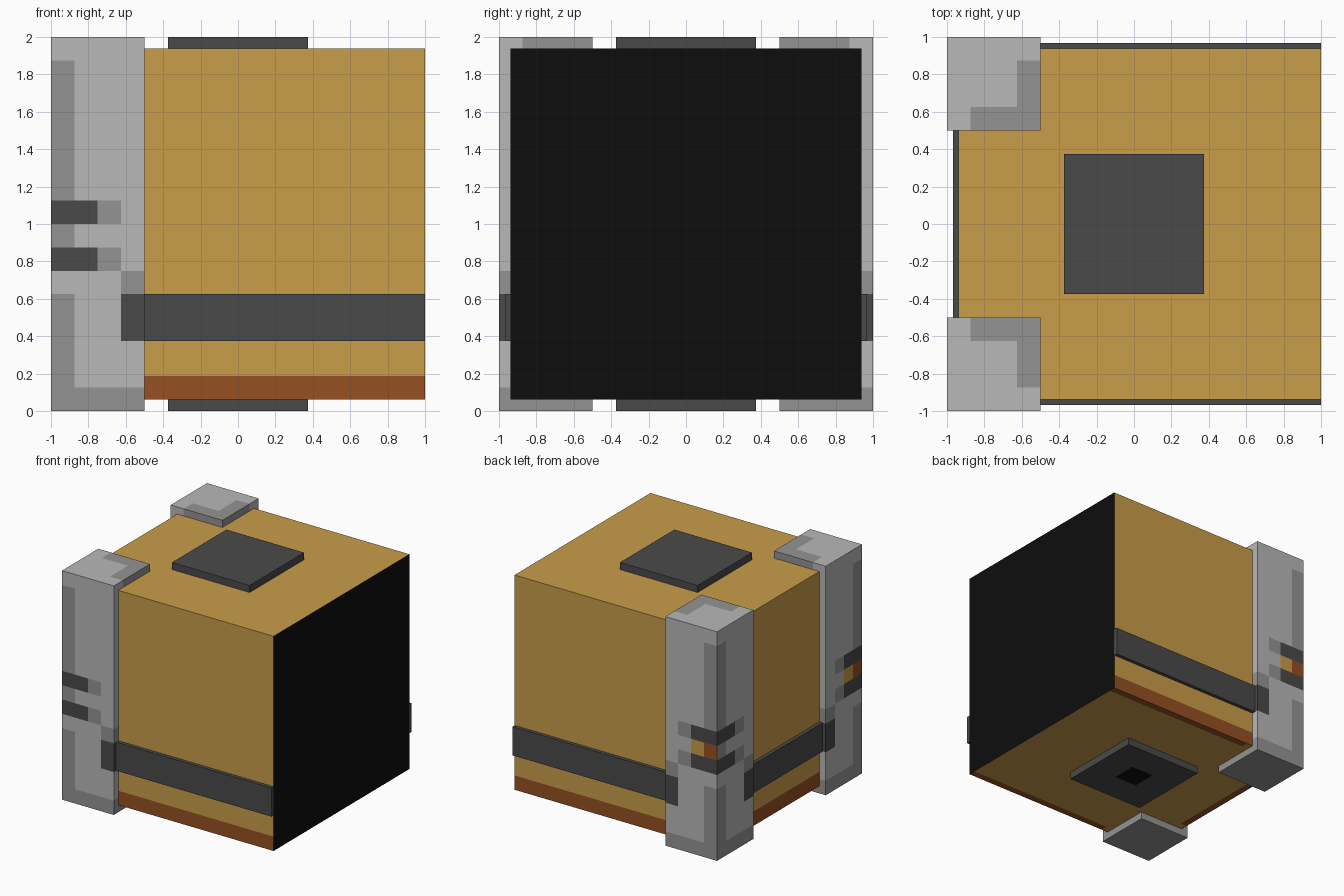
import bpy, bmesh
from mathutils import Vector

if "Cube" in bpy.data.objects:
    bpy.data.objects.remove(bpy.data.objects["Cube"])


def linear(c):
    c /= 255
    return c / 12.92 if c <= 0.04045 else ((c + 0.055) / 1.055) ** 2.4


# Flat colours (sRGB 0-255 turned into linear)
PALETTE = {
    "gold": (201, 157, 74),
    "rust": (149, 80, 34),
    "light_grey": (184, 184, 184),
    "mid_grey": (148, 148, 148),
    "dark_grey": (74, 74, 74),
    "black": (13, 13, 13),
}
NAMES = list(PALETTE)
MATS = []
for name, rgb in PALETTE.items():
    m = bpy.data.materials.new(name)
    m.diffuse_color = [linear(c) for c in rgb] + [1.0]
    m.use_nodes = True
    m.node_tree.nodes["Principled BSDF"].inputs["Base Color"].default_value = m.diffuse_color
    MATS.append(m)


def box(name, lo, hi, rule, cuts=((), (), ())):
    """Box from corner lo to hi, sliced at the cuts, coloured face by face."""
    lo, hi = Vector(lo), Vector(hi)
    bm = bmesh.new()
    bmesh.ops.create_cube(bm, size=1)
    for v in bm.verts:
        v.co = [(lo[i] + hi[i]) / 2 + v.co[i] * (hi[i] - lo[i]) for i in range(3)]
    for axis, values in enumerate(cuts):
        normal = Vector([float(i == axis) for i in range(3)])
        for value in values:
            bmesh.ops.bisect_plane(bm, geom=bm.verts[:] + bm.edges[:] + bm.faces[:],
                                   dist=1e-5, plane_co=normal * value, plane_no=normal)
    bm.normal_update()
    for f in bm.faces:
        f.material_index = NAMES.index(rule(f.calc_center_median(), f.normal))
    me = bpy.data.meshes.new(name)
    bm.to_mesh(me)
    bm.free()
    for m in MATS:
        me.materials.append(m)
    ob = bpy.data.objects.new(name, me)
    bpy.context.collection.objects.link(ob)
    return ob


def dark(c, n):
    return "dark_grey"


# Main body: gold, rust skirt at the foot, black right end
def body_rule(c, n):
    if n.x > 0.5:
        return "black"
    if n.z < -0.5:
        side = abs(c.y) > 0.875 and c.x > -0.4375
        end = c.x < -0.875 and abs(c.y) < 0.4375
        return "rust" if side or end else "gold"
    return "rust" if abs(n.z) < 0.5 and c.z < 0.1875 else "gold"


E = 0.9375
box("body", (-E, -E, 0.0625), (1, E, 1.9375), body_rule,
    ((-0.875, -0.4375), (-0.875, -0.4375, 0.4375, 0.875), (0.1875,)))

# Top and bottom plates, the bottom one with a black centre
box("top_plate", (-0.375, -0.375, E + 0.99), (0.375, 0.375, 2), dark)


def bottom_rule(c, n):
    return "black" if n.z < -0.5 and max(abs(c.x), abs(c.y)) < 0.11 else "dark_grey"


box("bottom_plate", (-0.375, -0.375, 0), (0.375, 0.375, 0.0725), bottom_rule,
    ((-0.11, 0.11), (-0.11, 0.11), ()))

# Bands along the front, back and left
B = 0.96875
box("front_band", (-0.55, -B, 0.375), (1, -0.93, 0.625), dark)
box("back_band", (-0.55, 0.93, 0.375), (1, B, 0.625), dark)
box("left_band", (-B, -0.55, 0.375), (-0.93, 0.55, 0.625), dark)


# Corner pillars: panels on a grid of 0.125 cells
def outer_panel(u, z, window):
    """Colour on an outer face; u is the column from the outer corner, z the row."""
    if z in (6, 8):                       # two dark clamps
        return ("dark_grey", "dark_grey", "mid_grey", "light_grey")[u]
    if z == 7:                            # slot between the clamps
        if window and u < 2:
            return ("rust", "gold")[u]
        return "mid_grey" if u == 0 else "light_grey"
    if u == 3 and z in (3, 4):            # band end
        return "dark_grey"
    if z == 0 or (u == 3 and z == 5) or (u == 0 and (z < 5 or 9 <= z < 15)):
        return "mid_grey"
    return "light_grey"


def pillar_rule(window_on_left):
    def rule(c, n):
        ux = min(3, int((c.x + 1) * 8))
        uy = min(3, int((1 - abs(c.y)) * 8))
        z = min(15, int(c.z * 8))
        if n.z < -0.5:
            return "mid_grey"
        if n.z > 0.5:                     # L shaped mark at the inner corner
            return "mid_grey" if (ux == 3 and uy > 0) or (uy == 3 and ux > 0) else "light_grey"
        if n.x < -0.5:
            return outer_panel(uy, z, window_on_left)
        if n.y * c.y > 0:
            return outer_panel(ux, z, not window_on_left)
        if z in (3, 4):                   # inner faces
            return "dark_grey"
        u = uy if n.x > 0.5 else ux
        return "mid_grey" if z in (0, 5) or (z == 15 and u > 0) else "light_grey"
    return rule


for name, s, left in (("front_pillar", -1, True), ("back_pillar", 1, False)):
    y0, y1 = sorted((s * 0.5, s))
    box(name, (-1, y0, 0), (-0.5, y1, 2), pillar_rule(left),
        ([-1 + i / 8 for i in range(1, 4)],
         [y0 + i / 8 for i in range(1, 4)],
         [i / 8 for i in range(1, 16)]))
